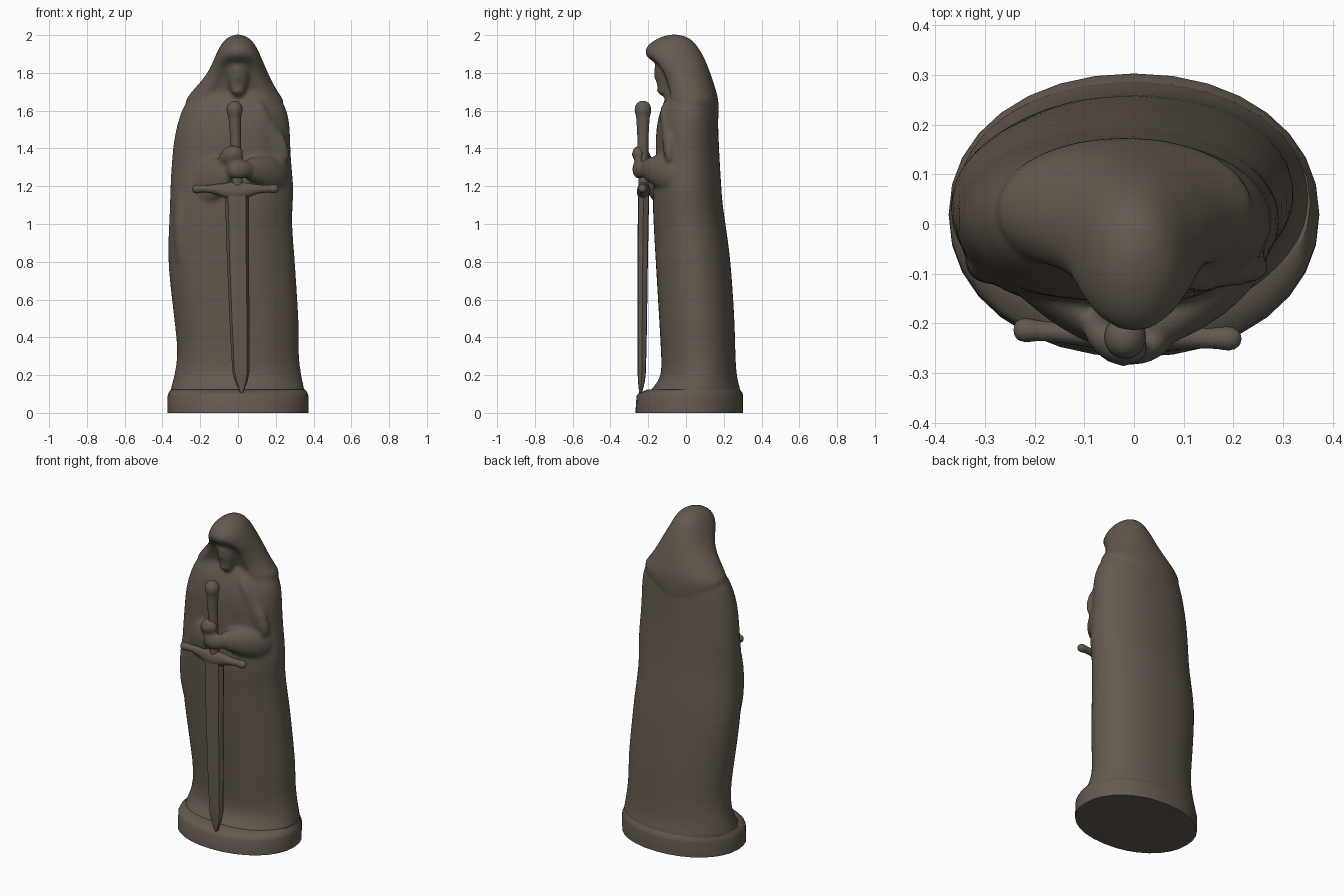
import bpy, bmesh, math
from mathutils import Vector

stone = bpy.data.materials.new("dark brown stone")
stone.diffuse_color = (0.125, 0.102, 0.078, 1)


def skin(name, rings, sub=1, angle=60):
    """Bridge closed rings of points into one smooth capped object."""
    bm = bmesh.new()
    vs = [[bm.verts.new(p) for p in r] for r in rings]
    n = len(rings[0])
    for a, b in zip(vs, vs[1:]):
        for i in range(n):
            j = (i + 1) % n
            bm.faces.new((a[i], a[j], b[j], b[i]))
    bm.faces.new(list(reversed(vs[0])))
    bm.faces.new(vs[-1])
    bmesh.ops.recalc_face_normals(bm, faces=bm.faces)
    me = bpy.data.meshes.new(name)
    bm.to_mesh(me)
    bm.free()
    ob = bpy.data.objects.new(name, me)
    bpy.context.collection.objects.link(ob)
    me.materials.append(stone)
    bpy.ops.object.select_all(action='DESELECT')
    ob.select_set(True)
    bpy.context.view_layer.objects.active = ob
    if sub:
        m = ob.modifiers.new("smooth", 'SUBSURF')
        m.levels = m.render_levels = sub
        bpy.ops.object.modifier_apply(modifier="smooth")
    bpy.ops.object.shade_smooth_by_angle(angle=math.radians(angle))
    return ob


def oval(z, xl, xr, yf, yb, pf=2.0, n=32, fn=None):
    """Horizontal ring; pf shapes the front half (below 2 = pointed)."""
    out = []
    cx, cy = (xl + xr) / 2, (yf + yb) / 2
    for i in range(n):
        t = 2 * math.pi * i / n
        c, s = math.cos(t), math.sin(t)
        e = 2 / (pf if s < 0 else 2.1)
        p = Vector((cx + (xr - xl) / 2 * math.copysign(abs(c) ** e, c),
                    cy + (yb - yf) / 2 * math.copysign(abs(s) ** e, s), z))
        out.append(fn(p, t) if fn else p)
    return out


def tube(name, pts, n=12, sub=1):
    """Tube along (x, y, z, half width, half height) stations."""
    rings = []
    for k, p in enumerate(pts):
        a, b = Vector(pts[max(k - 1, 0)][:3]), Vector(pts[min(k + 1, len(pts) - 1)][:3])
        t = (b - a).normalized()
        ref = Vector((0, 0, 1)) if abs(t.z) < 0.9 else Vector((0, -1, 0))
        side = t.cross(ref).normalized()
        up = side.cross(t)
        rings.append([Vector(p[:3]) + side * p[3] * math.cos(2 * math.pi * i / n)
                      + up * p[4] * math.sin(2 * math.pi * i / n) for i in range(n)])
    return skin(name, rings, sub)


def folds(p, t):
    # soft vertical cloth folds, strongest on the front
    f = 0.006 * math.sin(5 * t + 0.8) * max(0, -math.sin(t))
    return p + Vector((f * math.cos(t), f * math.sin(t), 0))


# plinth
skin("plinth", [oval(z, -x, x, yf, yb, 2.1) for z, x, yf, yb in (
    (0, .373, -.268, .303), (.09, .373, -.262, .303), (.105, .368, -.25, .299),
    (.125, .355, -.2, .285))], sub=0, angle=40)

# robe: z, left, right, front, back
robe = [(.06, -.365, .365, -.24, .298), (.12, -.36, .355, -.19, .29), (.15, -.352, .347, -.165, .281),
        (.20, -.338, .336, -.13, .268), (.31, -.318, .32, -.135, .262),
        (.46, -.335, .326, -.143, .26), (.65, -.358, .312, -.155, .248),
        (.83, -.376, .302, -.165, .235), (1.0, -.366, .285, -.175, .21),
        (1.12, -.362, .293, -.18, .192), (1.2, -.36, .297, -.175, .188),
        (1.35, -.352, .28, -.16, .178), (1.47, -.338, .278, -.165, .173),
        (1.57, -.312, .272, -.15, .17), (1.65, -.28, .24, -.12, .16),
        (1.72, -.2, .18, -.08, .13), (1.78, -.1, .1, -.04, .09)]
body = [skin("robe", [oval(*r, 2.1, 32, folds) for r in robe])]


def opening(p, t):
    # hollow the front of the hood around the face
    d = abs((t - 1.5 * math.pi))
    if p.z < 1.86 and d < 0.75:
        p.y += 0.045 * (1 - (d / 0.75) ** 4)
    return p


def hem(p, t):
    # cowl hem hangs lower behind, in one point
    p.z -= max(0, 0.2 - 0.17 * abs(t - 0.53 * math.pi))
    return p


# hood and cowl
hood = [(1.66, -.275, .24, -.125, .175, 2.0), (1.70, -.248, .212, -.135, .160, 1.8),
        (1.75, -.2, .182, -.15, .147, 1.7), (1.81, -.155, .155, -.172, .125, 1.8),
        (1.85, -.138, .138, -.2, .11, 1.9), (1.89, -.12, .12, -.224, .092, 2),
        (1.935, -.1, .1, -.216, .066, 2), (1.97, -.077, .077, -.176, .038, 2),
        (1.993, -.047, .047, -.13, .005, 2), (2.004, -.012, .012, -.08, -.045, 2)]
body.append(skin("hood", [oval(1.63, -.298, .262, -.115, .182, 2.0, 40, hem)]
                 + [oval(*r, 40, opening) for r in hood], angle=45))

# face, nose, chin
body += [
    tube("face", [(0, -.09, 1.90, .02, .02), (0, -.105, 1.87, .06, .06), (0, -.105, 1.81, .068, .062),
                  (0, -.105, 1.75, .056, .056), (0, -.10, 1.70, .04, .045), (0, -.09, 1.66, .015, .02)]),
    tube("nose", [(0, -.15, 1.84, .014, .014), (0, -.168, 1.80, .018, .018),
                  (0, -.17, 1.78, .02, .018), (0, -.15, 1.765, .01, .01)], 8),
    tube("chin", [(-.04, -.12, 1.71, .01, .01), (-.015, -.135, 1.705, .025, .024),
                  (.015, -.135, 1.705, .025, .024), (.04, -.12, 1.71, .01, .01)], 8)]

# front cloak edges running down from the neck
body += [
    tube("left_cloak_edge", [(-.09, -.085, 1.66, .04, .03), (-.17, -.10, 1.55, .05, .03),
                             (-.23, -.09, 1.4, .06, .03), (-.26, -.07, 1.25, .05, .03)]),
    tube("right_cloak_edge", [(.09, -.085, 1.66, .04, .03), (.15, -.105, 1.57, .05, .03),
                              (.21, -.098, 1.45, .06, .035), (.24, -.08, 1.3, .05, .03)])]

# sleeves, sagging under the forearms
body += [
    tube("left_sleeve", [(-.27, -.01, 1.17, .04, .11), (-.22, -.08, 1.18, .06, .13),
                         (-.15, -.14, 1.23, .06, .12), (-.09, -.19, 1.27, .05, .095),
                         (-.04, -.225, 1.29, .035, .06)]),
    tube("right_sleeve", [(.25, -.01, 1.26, .05, .09), (.20, -.085, 1.26, .065, .10),
                          (.14, -.14, 1.28, .065, .09), (.08, -.19, 1.29, .05, .07),
                          (.03, -.225, 1.30, .035, .05)]),
    tube("hanging_sleeve", [(-.27, -.06, 1.25, .05, .05), (-.285, -.075, 1.08, .06, .05),
                            (-.295, -.075, .90, .05, .05), (-.295, -.05, .72, .02, .02)])]

# hands stacked on the grip
body += [
    tube("lower_hand", [(.07, -.22, 1.29, .03, .04), (.03, -.25, 1.29, .035, .055),
                        (-.02, -.257, 1.29, .038, .055), (-.06, -.235, 1.29, .025, .04)], 10),
    tube("upper_hand", [(-.09, -.19, 1.32, .03, .04), (-.055, -.24, 1.37, .04, .05),
                        (-.015, -.26, 1.38, .042, .05), (.03, -.24, 1.36, .025, .03)], 10)]

# blend cloth, face and hands into one carved figure
bpy.ops.object.select_all(action='DESELECT')
for o in body:
    o.select_set(True)
bpy.context.view_layer.objects.active = body[0]
bpy.ops.object.join()
figure = bpy.context.object
figure.name = "cloaked_figure"
m = figure.modifiers.new("blend", 'REMESH')
m.mode, m.voxel_size, m.use_smooth_shade = 'VOXEL', 0.011, True
m = figure.modifiers.new("soften", 'SMOOTH')
m.factor, m.iterations = 0.5, 8

# sword grip and pommel
tube("sword_grip", [(0, -.225, 1.16, .035, .03), (-.005, -.225, 1.25, .028, .028),
                    (-.012, -.228, 1.42, .028, .028), (-.016, -.228, 1.55, .034, .036),
                    (-.018, -.228, 1.575, .036, .038), (-.018, -.228, 1.59, .044, .046),
                    (-.018, -.228, 1.62, .045, .046), (-.018, -.228, 1.642, .032, .034),
                    (-.018, -.228, 1.653, .01, .01)])

# cross guard with thick middle and rounded ends
tube("cross_guard", [
    (-.243, -.213, 1.185, .008, .008), (-.233, -.213, 1.185, .026, .025),
    (-.205, -.214, 1.185, .025, .024), (-.19, -.215, 1.187, .019, .018),
    (-.10, -.222, 1.185, .024, .027), (-.04, -.225, 1.172, .036, .055),
    (.02, -.226, 1.172, .036, .055), (.08, -.23, 1.185, .024, .027),
    (.165, -.23, 1.187, .02, .018), (.18, -.23, 1.187, .026, .025),
    (.205, -.231, 1.187, .025, .024), (.217, -.231, 1.187, .008, .008)])


# blade: flat section with a ridge
def blade_ring(z, x, y, w, d):
    return [Vector((x + w * a, y + d * b, z)) for a, b in
            ((1, 0), (.75, .9), (0, 1), (-.75, .9), (-1, 0), (-.75, -.9), (0, -1), (.75, -.9))]


skin("sword_blade", [blade_ring(*r) for r in (
    (1.16, -.005, -.225, .064, .03), (.8, 0, -.229, .058, .027), (.45, .009, -.232, .052, .025),
    (.22, .015, -.234, .045, .022), (.17, .017, -.236, .034, .019), (.10, .02, -.24, .005, .007))],
     sub=0, angle=40)
